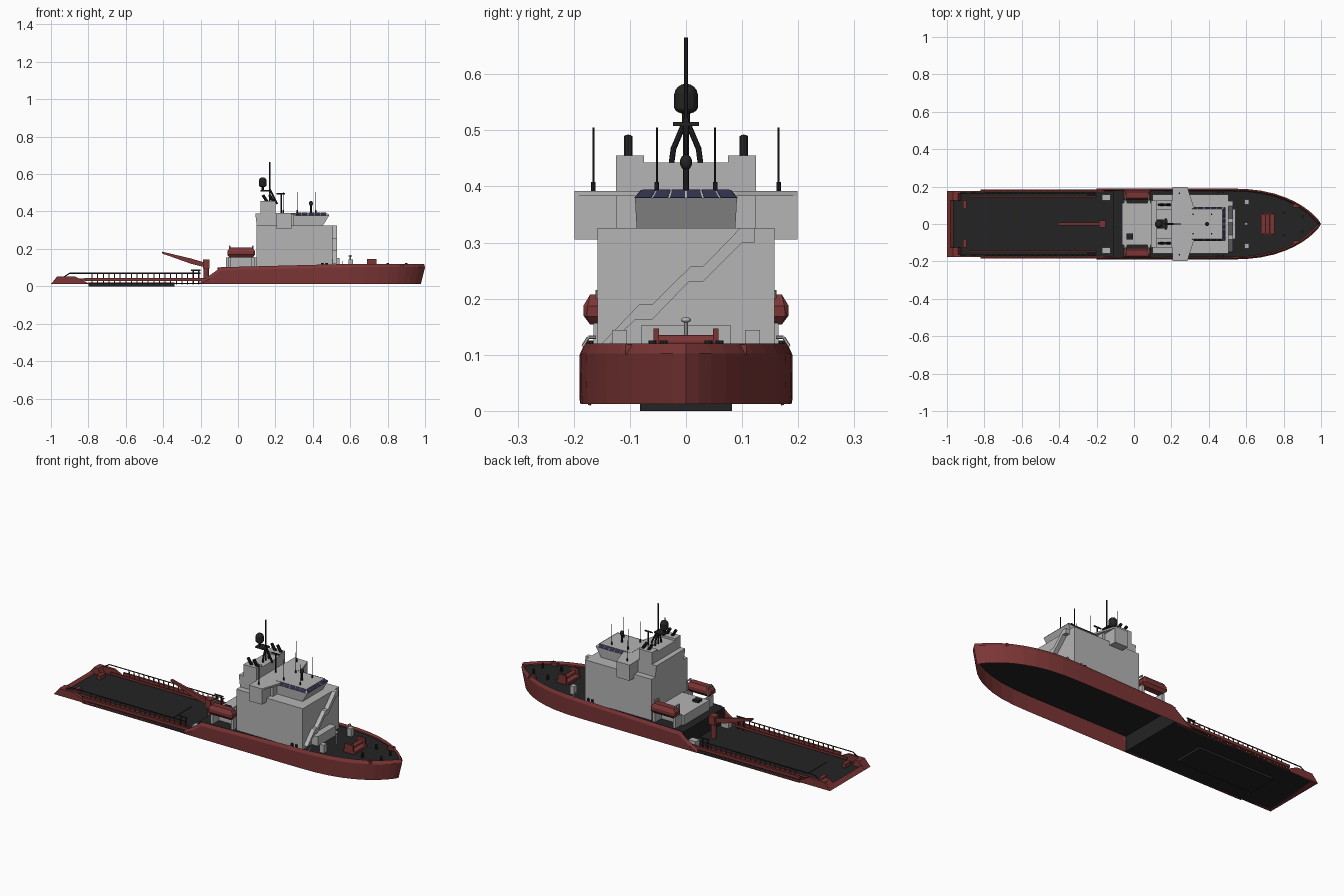
import bpy, bmesh, math
from mathutils import Vector


def mat(name, r, g, b):
    m = bpy.data.materials.new(name)
    m.diffuse_color = (r, g, b, 1)
    return m


RED = mat("hull_red", 0.20, 0.036, 0.036)
GREY = mat("house_grey", 0.46, 0.46, 0.46)
DARK = mat("deck_black", 0.017, 0.017, 0.018)
NAVY = mat("window_navy", 0.03, 0.03, 0.075)


def finish(name, bm, m, smooth=False):
    bmesh.ops.recalc_face_normals(bm, faces=bm.faces)
    me = bpy.data.meshes.new(name)
    bm.to_mesh(me)
    bm.free()
    me.materials.append(m)
    ob = bpy.data.objects.new(name, me)
    bpy.context.collection.objects.link(ob)
    if smooth:
        for p in me.polygons:
            p.use_smooth = True
    return ob


def convex(name, pts, m):
    bm = bmesh.new()
    for p in pts:
        bm.verts.new(p)
    bmesh.ops.convex_hull(bm, input=bm.verts)
    bmesh.ops.dissolve_limit(bm, angle_limit=0.02, verts=bm.verts, edges=bm.edges)
    return finish(name, bm, m)


def box(name, x, y, z, m):
    return convex(name, [(a, b, c) for a in x for b in y for c in z], m)


def pair(name, x, y, z, m):
    for s in (-1, 1):
        box(name, x, (s * y[0], s * y[1]), z, m)


def prism(name, prof, axis, a, b, m):
    """Extrude a 2D outline along an axis (0=x, 1=y, 2=z)."""
    bm = bmesh.new()
    rings = []
    for d in (a, b):
        ring = []
        for p in prof:
            c = list(p)
            c.insert(axis, d)
            ring.append(bm.verts.new(c))
        rings.append(ring)
        bm.faces.new(ring)
    n = len(prof)
    for i in range(n):
        j = (i + 1) % n
        bm.faces.new((rings[0][i], rings[0][j], rings[1][j], rings[1][i]))
    return finish(name, bm, m)


def rod(name, segs, r, m, n=8):
    """Straight bars between pairs of points, joined in one object."""
    bm = bmesh.new()
    for p, q in segs:
        p, q = Vector(p), Vector(q)
        rot = (q - p).to_track_quat('Z', 'Y').to_matrix().to_4x4()
        rot.translation = (p + q) / 2
        bmesh.ops.create_cone(bm, cap_ends=True, segments=n, radius1=r, radius2=r,
                              depth=(q - p).length, matrix=rot)
    return finish(name, bm, m)


def ball(name, c, r, h, m):
    bm = bmesh.new()
    bmesh.ops.create_uvsphere(bm, u_segments=14, v_segments=8, radius=1)
    for v in bm.verts:
        v.co = Vector((v.co.x * r + c[0], v.co.y * r + c[1], v.co.z * h + c[2]))
    return finish(name, bm, m, True)


def half_width(x):
    if x < 0:
        return 0.19 - 0.017 * x * x
    if x < 0.5:
        return 0.19
    return 0.19 * max(0, 1 - ((x - 0.5) / 0.5) ** 2.5) ** 0.8


# Forward hull: open-bottomed red shell with chamfered bulwark
stations = [-0.2, -0.15, -0.09, 0.1, 0.3, 0.5, 0.6, 0.68, 0.75, 0.81, 0.86, 0.9, 0.935, 0.965, 0.985, 1.0]


def shell_top(x):
    if x < -0.09:
        return 0.025 + 0.075 * (x + 0.2) / 0.11
    return 0.102 + 0.018 * min(1, (x + 0.09) / 0.7)


bm = bmesh.new()
for s in (-1, 1):
    prev = None
    for x in stations:
        w, t, k = half_width(x), shell_top(x), 0.022 * max(0, (x - 0.5) / 0.5) ** 2
        wi = max(0, w - 0.008)
        ring = [bm.verts.new(c) for c in ((x - k, s * w * 0.99, 0.012), (x, s * w, max(t - 0.018, 0.015)),
                                          (x - k * 0.25, s * wi, t), (x - k * 0.5, s * max(0, w - 0.014), t - 0.012))]
        if prev:
            for i in range(3):
                bm.faces.new((prev[i], prev[i + 1], ring[i + 1], ring[i]))
        prev = ring
bmesh.ops.remove_doubles(bm, verts=bm.verts, dist=0.0005)
finish("forward_hull_shell", bm, RED)


def outline(xs, inset):
    ys = [(x, max(0.002, half_width(x) - inset)) for x in xs]
    return ys + [(x, -y) for x, y in reversed(ys)]


# Decks and the bulkhead between them
prism("forward_deck", outline([-0.1] + [x for x in stations if -0.1 < x < 0.99], 0.01), 2, 0.094, 0.1, DARK)
prism("aft_deck", outline([-0.985, -0.8, -0.6, -0.4, -0.2, -0.1], 0.004), 2, 0.012, 0.018, DARK)
box("deck_bulkhead", (-0.11, -0.1), (-0.178, 0.178), (0.012, 0.1), DARK)
box("cargo_hatch", (-0.8, -0.34), (-0.082, 0.082), (0, 0.021), DARK)

# Stern bulwarks and aft railings
stern = [(-1, 0.012), (-0.965, 0.052), (-0.87, 0.052), (-0.79, 0.012)]
prism("stern_sill", [(-1, 0.012), (-0.98, 0.032), (-0.965, 0.018), (-0.965, 0.012)], 1, -0.172, 0.172, RED)
for s in (-1, 1):
    prism("stern_bulwark", stern, 1, s * 0.162, s * 0.176, RED)
    prism("stern_corner", [(-1, 0.012), (-0.967, 0.052), (-0.94, 0.052), (-0.925, 0.018)], 1, s * 0.125, s * 0.165, RED)
    box("stern_winch", (-0.915, -0.895), (s * 0.08, s * 0.125), (0.018, 0.04), RED)
    y = s * 0.172
    posts = [(-0.78 + i * 0.03) for i in range(20)]
    rod("aft_rail_posts", [((x, y, 0.01), (x, s * 0.166, 0.07)) for x in posts], 0.003, RED, 6)
    rod("aft_top_rail", [((-0.9, s * 0.166, 0.07), (-0.2, s * 0.166, 0.07)),
                         ((-0.9, s * 0.166, 0.07), (-0.93, s * 0.166, 0.05))], 0.003, DARK, 6)
    box("aft_side_beam", (-0.82, -0.12), (s * 0.17, s * 0.182), (0.029, 0.044), RED)
    box("deck_edge_strip", (-0.82, -0.12), (s * 0.174, s * 0.184), (0.012, 0.018), RED)
    box("cargo_rail", (-0.88, -0.2), (s * 0.143, s * 0.149), (0.03, 0.042), RED)
    rod("rail_gate", [((-0.24, s * 0.155, 0.018), (-0.24, s * 0.155, 0.085)), ((-0.21, s * 0.155, 0.018), (-0.21, s * 0.155, 0.085)),
                      ((-0.25, s * 0.155, 0.085), (-0.2, s * 0.155, 0.085))], 0.004, DARK, 6)
pair("deck_locker", (-0.17, -0.125), (0.125, 0.158), (0.018, 0.055), GREY)

# Deck crane
rod("crane_column", [((-0.17, 0, 0.015), (-0.17, 0, 0.1))], 0.014, RED, 12)
box("crane_head", (-0.188, -0.152), (-0.02, 0.02), (0.095, 0.142), RED)
convex("crane_boom", [(x, y, z) for x, zs in ((-0.17, (0.1, 0.125)), (-0.25, (0.12, 0.148)), (-0.405, (0.175, 0.185)))
                      for y in (-0.007, 0.007) for z in zs], RED)

# Superstructure
box("aft_deckhouse", (-0.065, 0.1), (-0.112, 0.112), (0.095, 0.153), GREY)
box("roof_vent", (-0.04, -0.005), (-0.082, -0.05), (0.153, 0.165), DARK)
box("main_house", (0.1, 0.505), (-0.158, 0.158), (0.095, 0.326), GREY)
convex("aft_bridge_house", [(x, y, z) for x, z in ((0.1, 0.326), (0.1, 0.35), (0.092, 0.39), (0.3, 0.326), (0.3, 0.39))
                            for y in (-0.125, 0.125)], GREY)
pair("bridge_wing", (0.205, 0.285), (0.1, 0.199), (0.305, 0.391), GREY)
prism("bridge_roof", [(0.205, -0.199), (0.285, -0.199), (0.32, -0.09), (0.32, 0.09), (0.285, 0.199), (0.205, 0.199)],
      2, 0.383, 0.392, GREY)
B, T = (0.487, 0.091, 0.379), (0.472, 0.079, 0.393)
convex("wheelhouse", [(x, s * y, z) for s in (-1, 1) for x, y, z in
                      ((0.28, 0.088, 0.326), (0.455, 0.088, 0.326), (0.457, 0.088, 0.35),
                       (0.28, B[1], B[2]), B, (0.28, T[1], T[2]), T)], GREY)

# Wheelhouse windows: thin plates on the sloping roof edge


def pane(a, b, c, d):
    n = (b - a).cross(d - a).normalized() * 0.0015
    convex("bridge_window", [p + k * n for p in (a, b, c, d) for k in (-1, 1)], NAVY)


for i in range(6):
    f0, f1 = -1 + (i + 0.06) / 3, -1 + (i + 0.94) / 3
    pane(*[Vector((p[0], f * p[1], p[2])) for p, f in ((B, f0), (B, f1), (T, f1), (T, f0))])
for s in (-1, 1):
    for i in range(5):
        x0 = 0.31 + i * 0.033
        pane(*[Vector((x, s * p[1], p[2])) for x, p in ((x0, B), (x0 + 0.029, B), (x0 + 0.029, T), (x0, T))])

# Front stairway and lower landing
prism("front_stairway", [(-0.15, 0.12), (-0.083, 0.19), (-0.06, 0.19), (0.008, 0.257), (0.03, 0.257), (0.097, 0.326),
                         (0.122, 0.326), (0.122, 0.3), (0.1, 0.3), (0.03, 0.23), (0.005, 0.23), (-0.06, 0.163),
                         (-0.09, 0.163), (-0.135, 0.12)], 0, 0.5, 0.528, GREY)
box("front_locker", (0.5, 0.542), (-0.08, 0.08), (0.095, 0.152), GREY)

# Funnel casing and exhausts
box("funnel_casing", (0.12, 0.2), (-0.076, 0.076), (0.385, 0.443), GREY)
pair("funnel_block", (0.12, 0.2), (0.075, 0.125), (0.385, 0.455), GREY)
for s in (-1, 1):
    rod("exhaust_pipes", [((x + 0.012, s * 0.103, 0.45), (x - 0.012, s * 0.103, 0.488)) for x in (0.145, 0.18)], 0.008, DARK, 10)

# Mast with radome
rod("main_mast", [((0.17, 0, 0.44), (0.17, 0, 0.665))], 0.004, DARK)
rod("mast_legs", [((0.17, s * 0.026, 0.44), (0.17, s * 0.022, 0.47)) for s in (-1, 1)] +
    [((0.17, s * 0.022, 0.468), (0.17, 0, 0.52)) for s in (-1, 1)] + [((0.21, 0, 0.44), (0.17, 0, 0.52))], 0.005, DARK)
box("mast_platform", (0.12, 0.18), (-0.023, 0.023), (0.508, 0.515), DARK)
rod("radome_stem", [((0.132, 0, 0.512), (0.132, 0, 0.545))], 0.007, DARK)
rod("radome_body", [((0.132, 0, 0.54), (0.132, 0, 0.565))], 0.021, DARK, 14)
ball("radome_cap", (0.132, 0, 0.563), 0.021, 0.02, DARK)
ball("radome_base", (0.132, 0, 0.541), 0.021, 0.012, DARK)
rod("radar_scanner", [((0.23, 0, 0.39), (0.23, 0, 0.495)), ((0.205, 0, 0.495), (0.25, 0, 0.495))], 0.004, DARK)

# Roof aerials and small dome
for x, y in ((0.243, 0.165), (0.316, 0.052), (0.415, 0.052)):
    for s in (-1, 1):
        rod("aerial", [((x, s * y, 0.39), (x, s * y, 0.505))], 0.0017, DARK, 6)
        rod("aerial_base", [((x, s * y, 0.39), (x, s * y, 0.408))], 0.004, DARK)
rod("roof_dome_stem", [((0.39, 0, 0.39), (0.39, 0, 0.435))], 0.005, DARK)
ball("roof_dome", (0.39, 0, 0.443), 0.011, 0.014, DARK)

# Lifeboats on davits
for s in (-1, 1):
    convex("lifeboat", [(0.017 + e * hx, s * 0.155 + f * hy, z) for e in (-1, 1) for f in (-1, 1) for hx, hy, z in
                        ((0.06, 0.016, 0.154), (0.074, 0.022, 0.168), (0.064, 0.028, 0.17), (0.064, 0.028, 0.187),
                         (0.074, 0.02, 0.187), (0.06, 0.016, 0.207))], RED)
    for x in (-0.045, 0.08):
        rod("davit", [((x, s * 0.125, 0.1), (x, s * 0.125, 0.215)), ((x, s * 0.125, 0.215), (x, s * 0.157, 0.215)),
                      ((x, s * 0.157, 0.215), (x, s * 0.157, 0.2))], 0.004, GREY)
        box("boat_cradle", (x - 0.008, x + 0.008), (s * 0.11, s * 0.165), (0.098, 0.157), GREY)

# Foredeck fittings
box("windlass_base", (0.68, 0.75), (-0.055, 0.055), (0.1, 0.113), RED)
rod("windlass_drum", [((0.715, -0.055, 0.124), (0.715, 0.055, 0.124))], 0.011, RED, 12)
pair("windlass_frame", (0.69, 0.74), (0.048, 0.058), (0.1, 0.147), RED)
pair("foredeck_locker", (0.59, 0.615), (0.105, 0.132), (0.1, 0.144), GREY)
rod("vent_stem", [((0.6, 0, 0.1), (0.6, 0, 0.16))], 0.004, GREY)
ball("vent_cap", (0.6, 0, 0.162), 0.009, 0.005, GREY)
for s in (-1, 1):
    box("fairlead", (0.85, 0.885), (s * 0.088, s * 0.108), (0.1, 0.118), RED)
    rod("bollards", [((x, s * y, 0.1), (x, s * y, 0.125)) for x, y in ((0.45, 0.172), (0.475, 0.172), (0.8, 0.06), (0.9, 0.04))], 0.007, DARK)
    rod("side_handrail", [((0.56, s * 0.184, 0.115), (0.56, s * 0.174, 0.131)), ((0.56, s * 0.174, 0.131), (0.56, s * 0.16, 0.131))], 0.003, GREY, 6)
